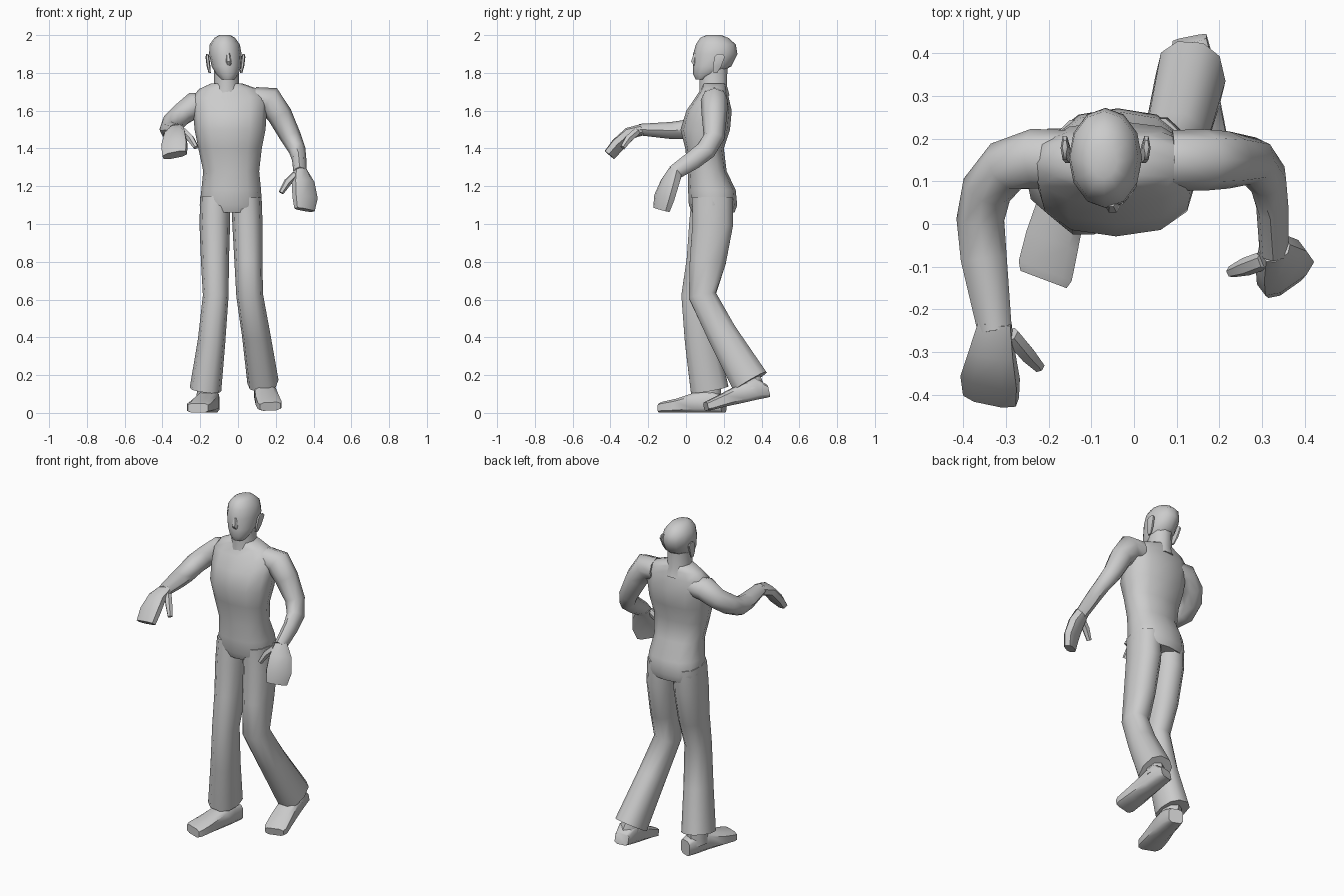
import bpy, bmesh, math
from mathutils import Vector


def loft(name, rings, n=8, side=(1, 0, 0), axis=None, p=1.0, half=False):
    """Skin elliptical rings (x, y, z, r_side, r_other) along a path."""
    bm = bmesh.new()
    pts = [Vector(r[:3]) for r in rings]
    loops = []
    for i, r in enumerate(rings):
        t = Vector(axis) if axis else pts[min(i + 1, len(pts) - 1)] - pts[max(i - 1, 0)]
        t.normalize()
        u = Vector(side)
        u = (u - t * u.dot(t)).normalized()
        v = t.cross(u)
        loop = []
        for k in range(n):
            a = 2 * math.pi * (k + (0.5 if half else 0)) / n
            c, s = math.cos(a), math.sin(a)
            c = math.copysign(abs(c) ** p, c) if abs(c) > 1e-6 else 0
            s = math.copysign(abs(s) ** p, s) if abs(s) > 1e-6 else 0
            loop.append(bm.verts.new(pts[i] + u * c * r[3] + v * s * r[4]))
        loops.append(loop)
    for a, b in zip(loops, loops[1:]):
        for k in range(n):
            bm.faces.new((a[k], a[(k + 1) % n], b[(k + 1) % n], b[k]))
    bm.faces.new(loops[0])
    bm.faces.new(loops[-1])
    bmesh.ops.recalc_face_normals(bm, faces=bm.faces)
    me = bpy.data.meshes.new(name)
    bm.to_mesh(me)
    bm.free()
    ob = bpy.data.objects.new(name, me)
    bpy.context.collection.objects.link(ob)
    bpy.ops.object.select_all(action='DESELECT')
    ob.select_set(True)
    bpy.context.view_layer.objects.active = ob
    bpy.ops.object.shade_smooth_by_angle(angle=math.radians(50))
    return ob


UP = (0, 0, 1)

# Torso: pelvis, waist, chest, shoulders
loft("torso", [
    (-.038, .145, 1.06, .155, .112), (-.038, .143, 1.10, .165, .128),
    (-.036, .137, 1.18, .158, .126), (-.036, .112, 1.28, .148, .103),
    (-.042, .098, 1.40, .168, .102), (-.042, .102, 1.50, .188, .131),
    (-.043, .122, 1.60, .195, .120), (-.045, .138, 1.67, .20, .088),
    (-.05, .148, 1.715, .155, .068), (-.06, .148, 1.745, .08, .06)],
    n=12, axis=UP, p=.85)

# Neck and head
loft("neck", [(-.058, .15, 1.68, .08, .085), (-.06, .145, 1.73, .066, .076),
              (-.063, .145, 1.84, .066, .078)], n=10, axis=UP)
loft("head", [
    (-.055, .09, 1.765, .035, .038), (-.056, .105, 1.795, .06, .068),
    (-.062, .138, 1.835, .078, .102), (-.067, .155, 1.90, .086, .117),
    (-.07, .158, 1.95, .08, .106), (-.07, .15, 1.985, .055, .075),
    (-.07, .147, 2.0, .03, .04)], n=12, axis=UP)
loft("nose", [(-.053, .05, 1.905, .01, .01), (-.05, .043, 1.86, .018, .019),
              (-.05, .05, 1.84, .014, .01)], n=6, axis=UP)
for label, x, lean in (("right", -.15, -.012), ("left", .017, .012)):
    loft(label + "_ear", [(x, .155, 1.80, .006, .012), (x + lean * .5, .165, 1.835, .01, .025),
                          (x + lean, .178, 1.885, .01, .032), (x + lean, .18, 1.90, .006, .018)],
         n=6, axis=UP)

# Right arm reaching forward
loft("right_arm", [
    (-.15, .15, 1.63, .06, .07), (-.235, .153, 1.628, .07, .07),
    (-.30, .135, 1.58, .063, .064), (-.345, .08, 1.535, .058, .06),
    (-.36, .01, 1.50, .053, .056), (-.352, -.08, 1.495, .045, .054),
    (-.326, -.25, 1.50, .03, .04)], side=UP)
loft("right_hand", [
    (-.326, -.23, 1.50, .04, .03), (-.333, -.30, 1.48, .056, .03),
    (-.337, -.36, 1.42, .072, .03), (-.335, -.405, 1.365, .068, .026)],
    side=(.93, -.35, 0), p=.7, half=True)
loft("right_thumb", [(-.29, -.26, 1.49, .022, .022), (-.25, -.305, 1.45, .02, .022),
                     (-.222, -.335, 1.405, .014, .014)], n=6, side=(1, 0, 0))

# Left arm hanging, elbow bent
loft("left_arm", [
    (.09, .15, 1.66, .07, .065), (.165, .15, 1.655, .072, .076),
    (.222, .15, 1.575, .067, .066), (.28, .148, 1.46, .056, .055),
    (.314, .105, 1.39, .055, .045), (.324, .04, 1.34, .05, .038),
    (.328, -.065, 1.27, .04, .034)], side=(0, 1, 0))
loft("left_hand", [
    (.328, -.055, 1.28, .036, .036), (.345, -.085, 1.22, .064, .036),
    (.355, -.115, 1.14, .074, .034), (.352, -.13, 1.075, .06, .027)],
    side=(.8, .6, 0), p=.7, half=True)
loft("left_thumb", [(.305, -.085, 1.26, .022, .022), (.262, -.10, 1.22, .021, .022),
                    (.228, -.112, 1.165, .014, .014)], n=6, side=(1, 0, 0))

# Flared trouser legs
loft("right_leg", [
    (-.12, .137, 1.14, .08, .112), (-.123, .127, 1.0, .081, .115),
    (-.122, .098, .8, .074, .1), (-.118, .052, .62, .068, .08),
    (-.14, .08, .38, .073, .09), (-.172, .125, .125, .084, .105)], n=10, p=.85)
loft("left_leg", [
    (.045, .14, 1.14, .08, .112), (.05, .142, 1.0, .08, .112),
    (.055, .115, .8, .074, .1), (.062, .087, .62, .071, .076),
    (.095, .19, .42, .075, .083), (.132, .34, .165, .083, .104)], n=10, p=.85)

# Shoes with ankles
loft("right_shoe", [
    (-.135, .20, .045, .042, .045), (-.15, .13, .06, .055, .06),
    (-.165, .06, .055, .059, .055), (-.192, -.04, .038, .067, .038),
    (-.208, -.11, .03, .069, .03), (-.212, -.13, .026, .06, .026)],
    axis=(-.35, -.93, 0), p=.5, half=True)
loft("right_ankle", [(-.162, .115, .06, .058, .07), (-.165, .125, .20, .05, .06)])
loft("left_shoe", [
    (.13, .432, .115, .042, .034), (.135, .37, .13, .054, .062),
    (.142, .30, .105, .058, .053), (.155, .20, .068, .065, .037),
    (.168, .125, .04, .067, .028), (.171, .105, .034, .058, .023)],
    axis=(.2, -.95, -.22), p=.5, half=True)
loft("left_ankle", [(.14, .35, .12, .055, .07), (.125, .315, .23, .05, .06)])
